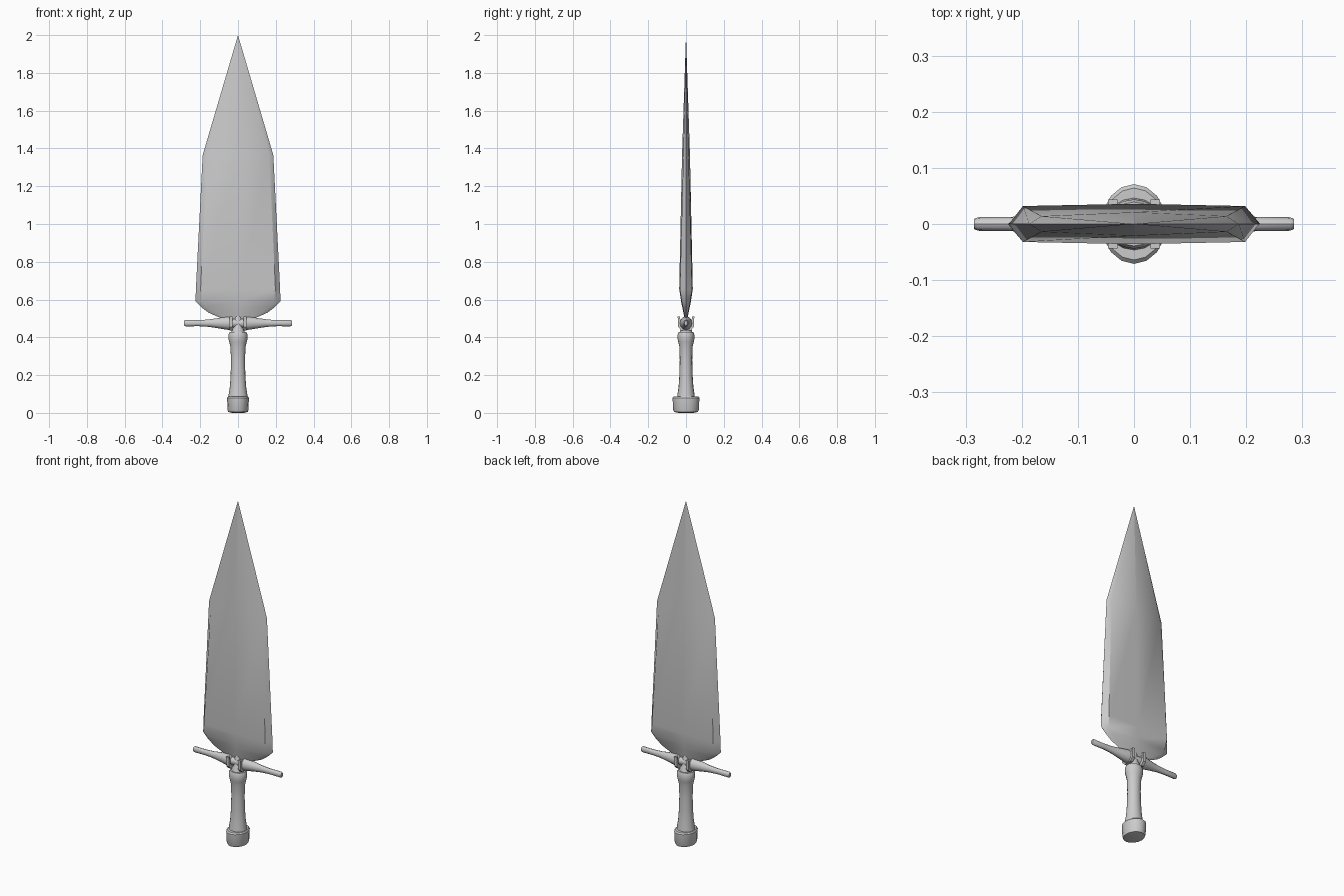
import bpy, bmesh, math
from mathutils import Vector

if "Cube" in bpy.data.objects:
    bpy.data.objects.remove(bpy.data.objects["Cube"])


def finish(name, bm, angle=35):
    bmesh.ops.remove_doubles(bm, verts=bm.verts, dist=1e-5)
    bmesh.ops.recalc_face_normals(bm, faces=bm.faces)
    mesh = bpy.data.meshes.new(name)
    bm.to_mesh(mesh)
    bm.free()
    ob = bpy.data.objects.new(name, mesh)
    bpy.context.collection.objects.link(ob)
    bpy.ops.object.select_all(action='DESELECT')
    bpy.context.view_layer.objects.active = ob
    ob.select_set(True)
    bpy.ops.object.shade_smooth_by_angle(angle=math.radians(angle))
    return ob


def loft(bm, rings):
    loops = [[bm.verts.new(p) for p in ring] for ring in rings]
    for a, b in zip(loops, loops[1:]):
        for i in range(len(a)):
            j = (i + 1) % len(a)
            bm.faces.new((a[i], a[j], b[j], b[i]))
    bm.faces.new(loops[0])
    bm.faces.new(loops[-1])


def upright(name, sections, n=16):
    # sections: z, x radius, y radius
    bm = bmesh.new()
    loft(bm, [[(rx * math.cos(2 * math.pi * i / n), ry * math.sin(2 * math.pi * i / n), z)
               for i in range(n)] for z, rx, ry in sections])
    return finish(name, bm)


# Blade: edge half width, bevel half width, bevel thickness, ridge thickness
blade = [(0.497, 0.08, 0.05, 0.004, 0.006), (0.53, 0.155, 0.12, 0.011, 0.014),
         (0.56, 0.195, 0.165, 0.017, 0.020), (0.59, 0.225, 0.19, 0.023, 0.026),
         (0.655, 0.223, 0.198, 0.032, 0.036), (1.365, 0.187, 0.165, 0.014, 0.021)]
rings = [[(w, 0, z), (b, t, z), (0, r, z), (-b, t, z),
          (-w, 0, z), (-b, -t, z), (0, -r, z), (b, -t, z)] for z, w, b, t, r in blade]
bm = bmesh.new()
loft(bm, rings)
bm.faces.ensure_lookup_table()
top = bm.faces[-1]
bmesh.ops.poke(bm, faces=[top])
tip = max(bm.verts, key=lambda v: (round(v.co.z, 4), -abs(v.co.x) - abs(v.co.y)))
tip.co = Vector((0, 0, 2.0))
for e in tip.link_edges:  # crisp ridge near the point
    if abs(e.other_vert(tip).co.x) < 1e-5:
        e.smooth = False
finish("blade", bm, 40)

# Crossguard arms
arm = [(0.0, 0.020, 0.020, 0.475), (0.035, 0.022, 0.024, 0.475), (0.045, 0.032, 0.036, 0.475),
       (0.065, 0.030, 0.034, 0.475), (0.11, 0.022, 0.026, 0.475), (0.16, 0.015, 0.019, 0.475),
       (0.21, 0.013, 0.016, 0.475), (0.278, 0.012, 0.017, 0.475), (0.285, 0.009, 0.013, 0.475)]
for side, s in (("left", -1), ("right", 1)):
    bm = bmesh.new()
    loft(bm, [[(s * x, ry * math.cos(math.pi * i / 6), z + rz * math.sin(math.pi * i / 6))
               for i in range(12)] for x, ry, rz, z in arm])
    finish("guard_arm_" + side, bm)

    # Open claw that cradles the guard centre
    claw = [(-0.044, 0.51), (-0.042, 0.455), (-0.025, 0.437), (0.025, 0.437),
            (0.042, 0.455), (0.044, 0.51), (0.032, 0.51), (0.027, 0.465),
            (0.012, 0.452), (-0.012, 0.452), (-0.027, 0.465), (-0.032, 0.51)]
    bm = bmesh.new()
    loft(bm, [[(s * x, y, z) for y, z in claw] for x in (0.029, 0.046)])
    finish("guard_claw_" + side, bm)

# Neck joining grip, guard and blade
upright("neck", [(0.42, 0.034, 0.034), (0.44, 0.034, 0.03), (0.455, 0.022, 0.022),
                 (0.50, 0.018, 0.015), (0.52, 0.014, 0.007)], 12)

# Waisted grip with collar
upright("grip", [(0.07, 0.052, 0.048), (0.10, 0.049, 0.045), (0.14, 0.043, 0.039),
                 (0.20, 0.039, 0.035), (0.28, 0.037, 0.033), (0.35, 0.040, 0.035),
                 (0.375, 0.046, 0.041), (0.39, 0.050, 0.044), (0.415, 0.050, 0.044),
                 (0.427, 0.044, 0.039)])

# Oval pommel
upright("pommel", [(0.0, 0.030, 0.040), (0.005, 0.052, 0.063), (0.015, 0.055, 0.068),
                   (0.08, 0.058, 0.071), (0.087, 0.053, 0.064)])
